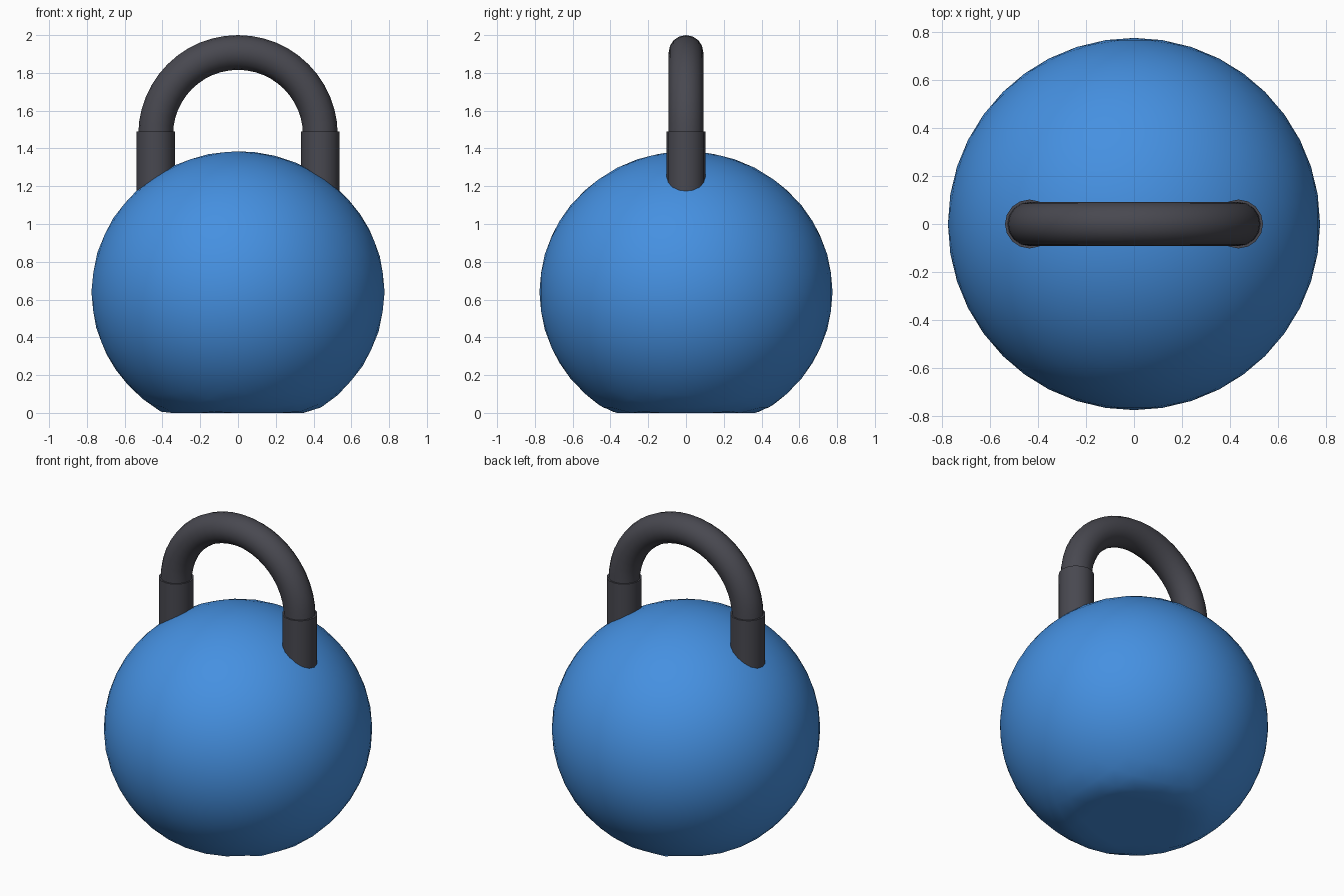
import bpy, bmesh, math
from mathutils import Matrix, Vector

if "Cube" in bpy.data.objects:
    bpy.data.objects.remove(bpy.data.objects["Cube"])

def material(name, color):
    m = bpy.data.materials.new(name)
    m.diffuse_color = color
    m.use_nodes = True
    m.node_tree.nodes["Principled BSDF"].inputs["Base Color"].default_value = m.diffuse_color
    return m

BLUE = material("blue_coating", (0.06, 0.28, 0.75, 1))
DARK = material("dark_iron", (0.065, 0.065, 0.08, 1))

def finish(obj, mat, angle=30):
    obj.data.materials.append(mat)
    bpy.ops.object.select_all(action='DESELECT')
    obj.select_set(True)
    bpy.context.view_layer.objects.active = obj
    bpy.ops.object.shade_smooth_by_angle(angle=math.radians(angle))

def from_bmesh(name, bm, mat):
    bmesh.ops.recalc_face_normals(bm, faces=bm.faces)
    mesh = bpy.data.meshes.new(name)
    bm.to_mesh(mesh)
    bm.free()
    obj = bpy.data.objects.new(name, mesh)
    bpy.context.collection.objects.link(obj)
    finish(obj, mat)

# Weight body: slightly squashed ball with its underside pressed flat
bm = bmesh.new()
bmesh.ops.create_icosphere(bm, subdivisions=4, radius=1)
for v in bm.verts:
    v.co = Vector((v.co.x * 0.776, v.co.y * 0.776, max(0.0, 0.64 + v.co.z * 0.745)))
from_bmesh("weight_body", bm, BLUE)

# Handle sockets rising out of the ball
LEG_X, LEG_TOP, LEG_BOTTOM = 0.436, 1.49, 1.09
for side, name in ((-1, "left_handle_post"), (1, "right_handle_post")):
    bpy.ops.mesh.primitive_cylinder_add(
        vertices=16, radius=0.102, depth=LEG_TOP - LEG_BOTTOM,
        location=(side * LEG_X, 0, (LEG_TOP + LEG_BOTTOM) / 2))
    post = bpy.context.object
    post.name = name
    finish(post, DARK)

# Handle arch: circle swept through a half turn
ARCH_Z = 1.472
bm = bmesh.new()
bmesh.ops.create_circle(bm, cap_ends=False, segments=16, radius=0.092,
                        matrix=Matrix.Translation((LEG_X, 0, ARCH_Z)))
bmesh.ops.spin(bm, geom=bm.verts[:] + bm.edges[:], cent=(0, 0, ARCH_Z),
               axis=(0, -1, 0), angle=math.pi, steps=24)
bmesh.ops.holes_fill(bm, edges=[e for e in bm.edges if e.is_boundary], sides=16)
from_bmesh("handle_arch", bm, DARK)
